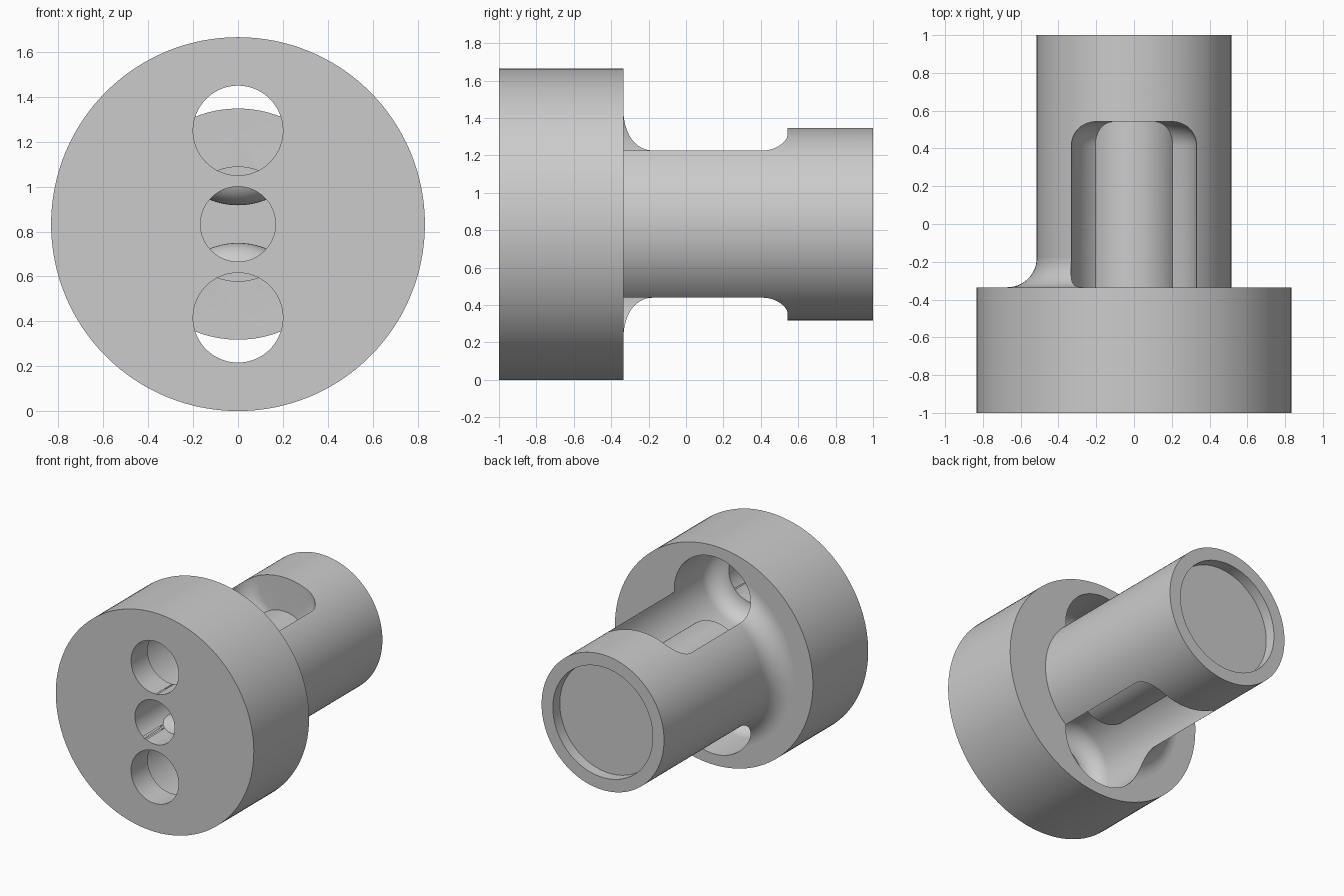
import bpy, bmesh, math

if "Cube" in bpy.data.objects:
    bpy.data.objects.remove(bpy.data.objects["Cube"], do_unlink=True)

CZ = 0.833        # height of the main axis
OFF = 0.417       # offset of the two side pockets from the axis
SHAFT_R, BACK_Y = 0.515, -0.335
SEG = 128

grey = bpy.data.materials.new("plain grey")
grey.use_nodes = True
colour = (0.6, 0.6, 0.6, 1)
grey.diffuse_color = colour
grey.node_tree.nodes["Principled BSDF"].inputs["Base Color"].default_value = colour


def revolve(name, profile, dz=0.0, closed=False):
    """Turn a (radius, y) profile around a y-parallel axis into a watertight solid."""
    bm = bmesh.new()
    rings = []
    for r, y in profile:
        if r == 0:
            rings.append([bm.verts.new((0, y, CZ + dz))] * SEG)
        else:
            angles = [math.tau * i / SEG for i in range(SEG)]
            rings.append([bm.verts.new((r * math.cos(a), y, CZ + dz + r * math.sin(a)))
                          for a in angles])
    pairs = list(zip(rings, rings[1:] + rings[:1]))
    for a, b in pairs if closed else pairs[:-1]:
        for i in range(SEG):
            j = (i + 1) % SEG
            corners = dict.fromkeys((a[i], a[j], b[j], b[i]))   # drops doubled poles
            bm.faces.new(list(corners))
    bmesh.ops.recalc_face_normals(bm, faces=bm.faces[:])
    mesh = bpy.data.meshes.new(name)
    bm.to_mesh(mesh)
    bm.free()
    ob = bpy.data.objects.new(name, mesh)
    bpy.context.collection.objects.link(ob)
    mesh.materials.append(grey)
    return ob


def rod(name, r, y0, y1, dz=0.0):
    return revolve(name, [(0, y0), (r, y0), (r, y1), (0, y1)], dz)


def arc(cr, cy, rad, a0, a1, n=12):
    angles = [math.radians(a0 + (a1 - a0) * i / n) for i in range(n + 1)]
    return [(cr + rad * math.cos(a), cy + rad * math.sin(a)) for a in angles]


def combine(target, tool, operation):
    mod = target.modifiers.new("cut", 'BOOLEAN')
    mod.object, mod.operation, mod.solver = tool, operation, 'EXACT'
    bpy.context.view_layer.update()
    graph = bpy.context.evaluated_depsgraph_get()
    mesh = bpy.data.meshes.new_from_object(target.evaluated_get(graph))
    target.modifiers.clear()
    target.data = mesh
    bpy.data.objects.remove(tool, do_unlink=True)


# Flange and shaft in one turned body
body = revolve("flanged_shaft", [(0, -1), (CZ, -1), (CZ, BACK_Y), (SHAFT_R, BACK_Y),
                                 (SHAFT_R, 1), (0, 1)])

# Fillet collar on one side of the shaft only
F = 0.156
collar = revolve("collar", [(0.45, -0.45), (SHAFT_R + F, -0.45)]
                 + arc(SHAFT_R + F, BACK_Y + F, F, 270, 180) + [(0.45, BACK_Y + F)],
                 closed=True)
bpy.ops.mesh.primitive_cube_add(size=2, location=(1, 0, CZ))
half_cutter = bpy.context.object
half_cutter.data.materials.append(grey)
combine(collar, half_cutter, 'DIFFERENCE')
combine(body, collar, 'UNION')

# Centre hole, wider bore and shallow counterbore
for r, y0, y1 in ((0.167, -1.1, 0), (0.257, BACK_Y, 1.1), (0.42, 0.917, 1.1)):
    combine(body, rod("bore_cutter", r, y0, y1), 'DIFFERENCE')

# Rounded-end side pockets with their through holes
P, E, FLOOR, END = 0.333, 0.132, -0.8, 0.543
pocket = ([(0, FLOOR)] + arc(P - E, FLOOR + E, E, -90, 0)
          + arc(P - E, END - E, E, 0, 90) + [(0, END)])
for side in (1, -1):
    combine(body, revolve("pocket_cutter", pocket, side * OFF), 'DIFFERENCE')
    combine(body, rod("hole_cutter", 0.2, -1.1, FLOOR + 0.1, side * OFF), 'DIFFERENCE')

# Smooth the turned surfaces, keep machined edges sharp
bpy.ops.object.select_all(action='DESELECT')
body.select_set(True)
bpy.context.view_layer.objects.active = body
bpy.ops.object.shade_smooth_by_angle(angle=math.radians(25))
